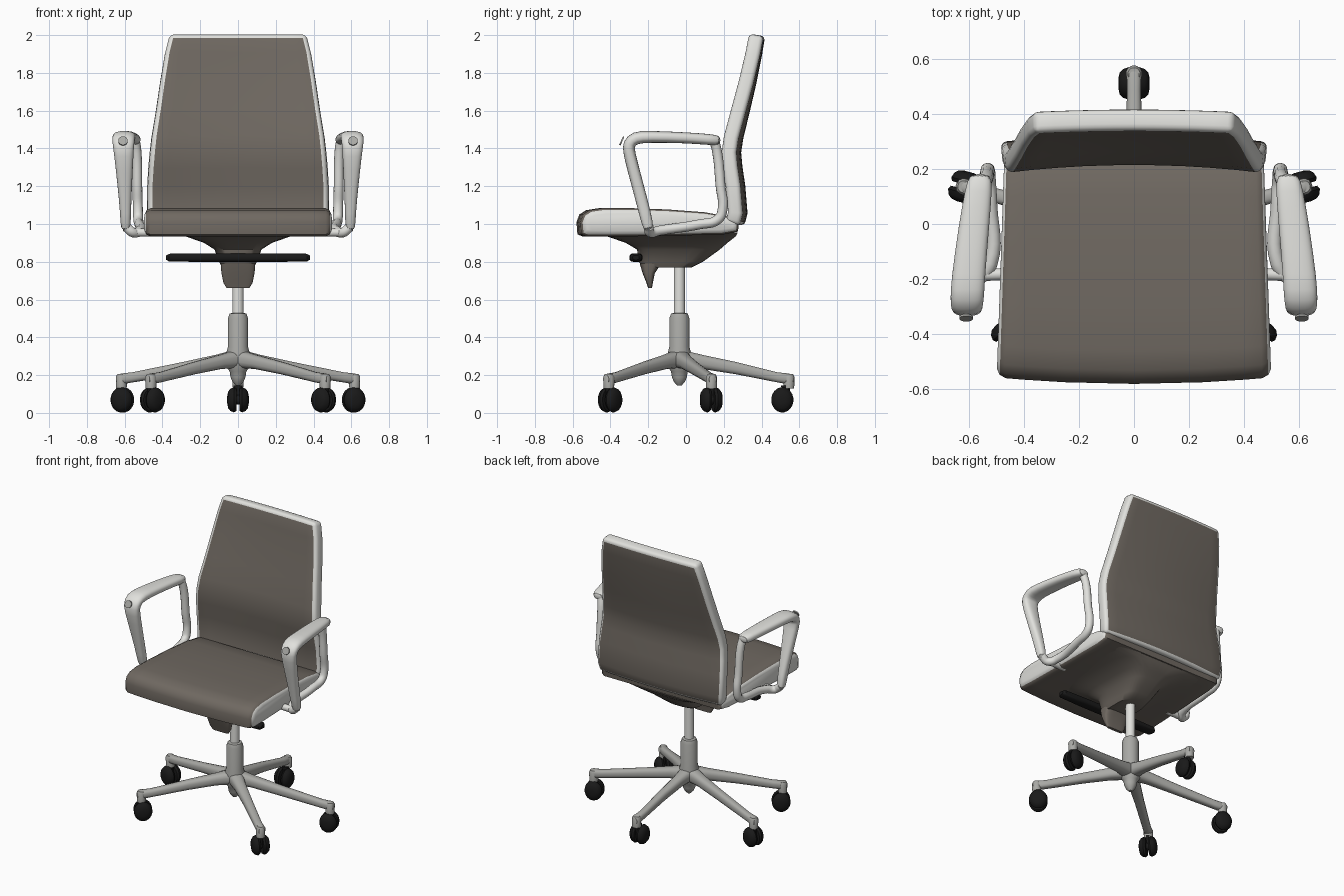
import bpy, bmesh, math
from mathutils import Vector, Matrix

cube = bpy.data.objects.get("Cube")
if cube:
    bpy.data.objects.remove(cube)


def material(name, *rgb):
    m = bpy.data.materials.new(name)
    m.use_nodes = True
    m.diffuse_color = (*rgb, 1)
    m.node_tree.nodes["Principled BSDF"].inputs["Base Color"].default_value = (*rgb, 1)
    return m


BROWN = material("taupe_upholstery", 0.16, 0.14, 0.12)
LIGHT = material("light_shell", 0.75, 0.75, 0.72)
GREY = material("grey_metal", 0.4, 0.4, 0.38)
BLACK = material("black_plastic", 0.01, 0.01, 0.01)
X, Y, Z = Vector((1, 0, 0)), Vector((0, 1, 0)), Vector((0, 0, 1))
BASE = Vector((0, -0.035, 0))


def ring(c, a, b, n=16, power=2):
    """Closed superellipse section around c, with half axes a and b."""
    pts = []
    for i in range(n):
        t = math.tau * (i + 0.5) / n
        u, v = math.cos(t), math.sin(t)
        pts.append(c + a * math.copysign(abs(u) ** (2 / power), u)
                   + b * math.copysign(abs(v) ** (2 / power), v))
    return pts


def finish(bm, name, mats, rule=None, sharp=40):
    bmesh.ops.recalc_face_normals(bm, faces=bm.faces)
    bm.normal_update()
    if rule:
        for f in bm.faces:
            f.material_index = rule(f)
    me = bpy.data.meshes.new(name)
    bm.to_mesh(me)
    bm.free()
    for m in mats:
        me.materials.append(m)
    me.shade_smooth()
    me.set_sharp_from_angle(angle=math.radians(sharp))
    ob = bpy.data.objects.new(name, me)
    bpy.context.collection.objects.link(ob)
    return ob


def loft(name, rings, mats, rule=None, sharp=40, matrix=None):
    """Skin consecutive rings and cap both ends."""
    bm = bmesh.new()
    vs = [[bm.verts.new(p) for p in r] for r in rings]
    n = len(vs[0])
    for a, b in zip(vs, vs[1:]):
        for i in range(n):
            j = (i + 1) % n
            bm.faces.new((a[i], a[j], b[j], b[i]))
    bm.faces.new(vs[0])
    bm.faces.new(vs[-1])
    if matrix:
        bm.transform(matrix)
    return finish(bm, name, mats, rule, sharp)


def lathe(name, profile, mat, origin, axis=Z, a=X, b=Y, matrix=None):
    rings = [ring(origin + axis * h, a * r, b * r, 20) for h, r in profile]
    return loft(name, rings, [mat], matrix=matrix)


def tube(name, pts, radius, mat):
    cu = bpy.data.curves.new(name, 'CURVE')
    cu.dimensions = '3D'
    cu.bevel_depth, cu.bevel_resolution = radius, 4
    cu.resolution_u, cu.use_fill_caps = 6, True
    sp = cu.splines.new('BEZIER')
    sp.bezier_points.add(len(pts) - 1)
    for bp, p in zip(sp.bezier_points, pts):
        bp.co = p
        bp.handle_left_type = bp.handle_right_type = 'AUTO'
    cu.materials.append(mat)
    ob = bpy.data.objects.new(name, cu)
    bpy.context.collection.objects.link(ob)
    return ob


# Seat cushion: side profile lofted across the width, light sides
PROFILE = [(-.575, .945), (-.58, 1.01), (-.565, 1.05), (-.53, 1.073), (-.46, 1.084),
           (-.3, 1.084), (-.1, 1.077), (.1, 1.062), (.22, 1.04), (.28, 1.005),
           (.275, .96), (.2, .945), (-.1, .937), (-.45, .933), (-.55, .935)]
half = [(0, 0), (.25, 0), (.4, 0), (.465, 0), (.487, .01), (.497, .03)]
stations = [(-x, i) for x, i in reversed(half[1:])] + half
seat_rings = []
for x, inset in stations:
    section = []
    for y, z in PROFILE:
        yy = -.15 + (y + .15) * (1 - inset / .43)
        zz = 1.01 + (z - 1.01) * (1 - inset / .075)
        yy += .022 * (x / .48) ** 2 * max(0, -y) / .58
        section.append(Vector((x * (1 - .05 * (y + .58) / .8), yy, zz)))
    seat_rings.append(section)
loft("seat", seat_rings, [BROWN, LIGHT], lambda f: int(abs(f.normal.x) > .6))

# Backrest: curved sheet, thickened, with a light bevelled rim
ROWS = [(1.0, .272, .47), (1.06, .287, .48), (1.2, .275, .479), (1.3, .26, .473),
        (1.38, .253, .466), (1.46, .265, .457), (1.6, .299, .434), (1.75, .334, .412),
        (1.9, .364, .387), (2.0, .38, .362)]
COLS = 10
bm = bmesh.new()
grid = []
for z, y, hw in ROWS:
    bow = .028 if z < 1.5 else .028 - .04 * (z - 1.5)
    us = [2 * i / COLS - 1 for i in range(COLS + 1)]
    grid.append([bm.verts.new((u * hw, y - bow * u * u, z)) for u in us])
for a, b in zip(grid, grid[1:]):
    for i in range(COLS):
        bm.faces.new((a[i], a[i + 1], b[i + 1], b[i]))
back = finish(bm, "backrest", [BROWN, LIGHT], sharp=60)
mod = back.modifiers.new("thickness", 'SOLIDIFY')
mod.thickness, mod.offset, mod.material_offset_rim = .078, 0, 1
mod = back.modifiers.new("rim", 'BEVEL')
mod.width, mod.segments, mod.material = .022, 3, 1
mod.limit_method, mod.angle_limit = 'ANGLE', math.radians(45)

# Underseat pan and mechanism housing, then the front paddle
def stack(name, levels, mat, power):
    rings = [ring(Vector((0, (y0 + y1) / 2, z)), X * hx, Y * (y1 - y0) / 2, 28, power)
             for z, hx, y0, y1 in levels]
    return loft(name, rings, [mat], sharp=50)


stack("underseat_pan", [(.955, .46, -.5, .275), (.935, .28, -.42, .265), (.9, .18, -.32, .22),
                        (.865, .125, -.26, .18), (.8, .1, -.25, .09), (.77, .085, -.23, .03)],
      BROWN, 4)
stack("front_paddle", [(.79, .092, -.245, -.13), (.74, .088, -.23, -.165),
                       (.69, .078, -.21, -.175), (.66, .06, -.2, -.18)], BROWN, 4)

# Adjustment bar with rounded ends
bar = [(-.38, .5), (-.365, .9), (-.2, 1), (.2, 1), (.365, .9), (.38, .5)]
loft("adjustment_bar", [ring(Vector((x, -.265, .822)), Y * .035 * k, Z * .023 * k, 16, 3)
                        for x, k in bar], [BLACK])

# Armrests: wide pad flowing into the front post, slim rear post and lower rail
ARM = [(.595, -.195, .96, .028, .03), (.595, -.215, 1.05, .028, .032),
       (.6, -.26, 1.22, .04, .032), (.605, -.303, 1.38, .053, .033),
       (.607, -.305, 1.425, .058, .036), (.605, -.27, 1.458, .062, .036),
       (.602, -.2, 1.463, .062, .032), (.58, 0, 1.457, .056, .029),
       (.563, .13, 1.447, .05, .03), (.558, .185, 1.442, .04, .025)]
for s, side in ((1, "left"), (-1, "right")):
    pts = [Vector((s * p[0], p[1], p[2])) for p in ARM]
    rings = []
    for i, p in enumerate(pts):
        t = pts[min(i + 1, len(pts) - 1)] - pts[max(i - 1, 0)]
        t.x = 0
        up = X.cross(t.normalized())
        rings.append(ring(p, X * ARM[i][3], up * ARM[i][4], 16, 2.6))
    arm = loft(side + "_armrest", rings, [LIGHT], sharp=70)
    arm.modifiers.new("smooth", 'SUBSURF').levels = 1
    rail = [(.545, .15, 1.44), (.537, .165, 1.38), (.533, .183, 1.2), (.53, .194, 1.08),
            (.528, .17, 1.025), (.522, .07, .998), (.52, -.14, .965), (.555, -.19, .955),
            (.593, -.197, .985)]
    tube(side + "_arm_rail", [(s * x, y, z) for x, y, z in rail], .026, LIGHT)
    tube(side + "_arm_mount", [(s * .42, -.18, .955), (s * .55, -.185, .955)], .022, LIGHT)
    n = Vector((0, -.91, .41)).normalized()
    lathe(side + "_arm_cap", [(-.004, .025), (.004, .025)], GREY,
          Vector((s * .609, -.34, 1.44)), n, X, n.cross(X))

# Gas column
lathe("column_shaft", [(.5, .03), (.79, .03)], LIGHT, BASE)
lathe("column_hub", [(.145, .012), (.165, .03), (.19, .04), (.22, .045), (.24, .06), (.32, .062),
                     (.35, .054), (.5, .054), (.525, .045), (.53, .03)], GREY, BASE)

# Five legs, each with a stem and a twin-wheel caster (angle, reach, caster setback)
WHEEL = [(.008, .03), (.009, .06), (.022, .067), (.04, .06), (.052, .045), (.057, .02)]
LEGS = [(90, .58, .035), (15.4, .64, .005), (164.6, .64, .005), (-39, .593, .01), (219, .593, .01)]
for k, (angle, reach, setback) in enumerate(LEGS, 1):
    M = Matrix.Translation(BASE) @ Matrix.Rotation(math.radians(angle), 4, 'Z')
    spine = [(.02, .285, .05, .048), (.12, .27, .038, .038), (.3, .237, .03, .033),
             (reach - .06, .188, .026, .027), (reach, .18, .027, .029),
             (reach + .025, .178, .02, .02)]
    loft(f"leg_{k}", [ring(Vector((r, 0, z)), Y * w, Z * h, 16, 2.6) for r, z, w, h in spine],
         [GREY], sharp=60, matrix=M)
    lathe(f"leg_stem_{k}", [(.13, .028), (.19, .03), (.205, .022)], GREY,
          Vector((reach, 0, 0)), matrix=M)
    hub = Vector((reach - setback, 0, .069))
    for d, side in ((1, "a"), (-1, "b")):
        lathe(f"caster_{k}_wheel_{side}", WHEEL, BLACK, hub, Y * d, X * .88, Z, M)
    lathe(f"caster_{k}_axle", [(-.02, .025), (.02, .025)], BLACK, hub, Y, X, Z, M)
    lathe(f"caster_{k}_pivot", [(.07, .02), (.145, .024)], BLACK,
          Vector((reach - setback * .5, 0, 0)), matrix=M)
